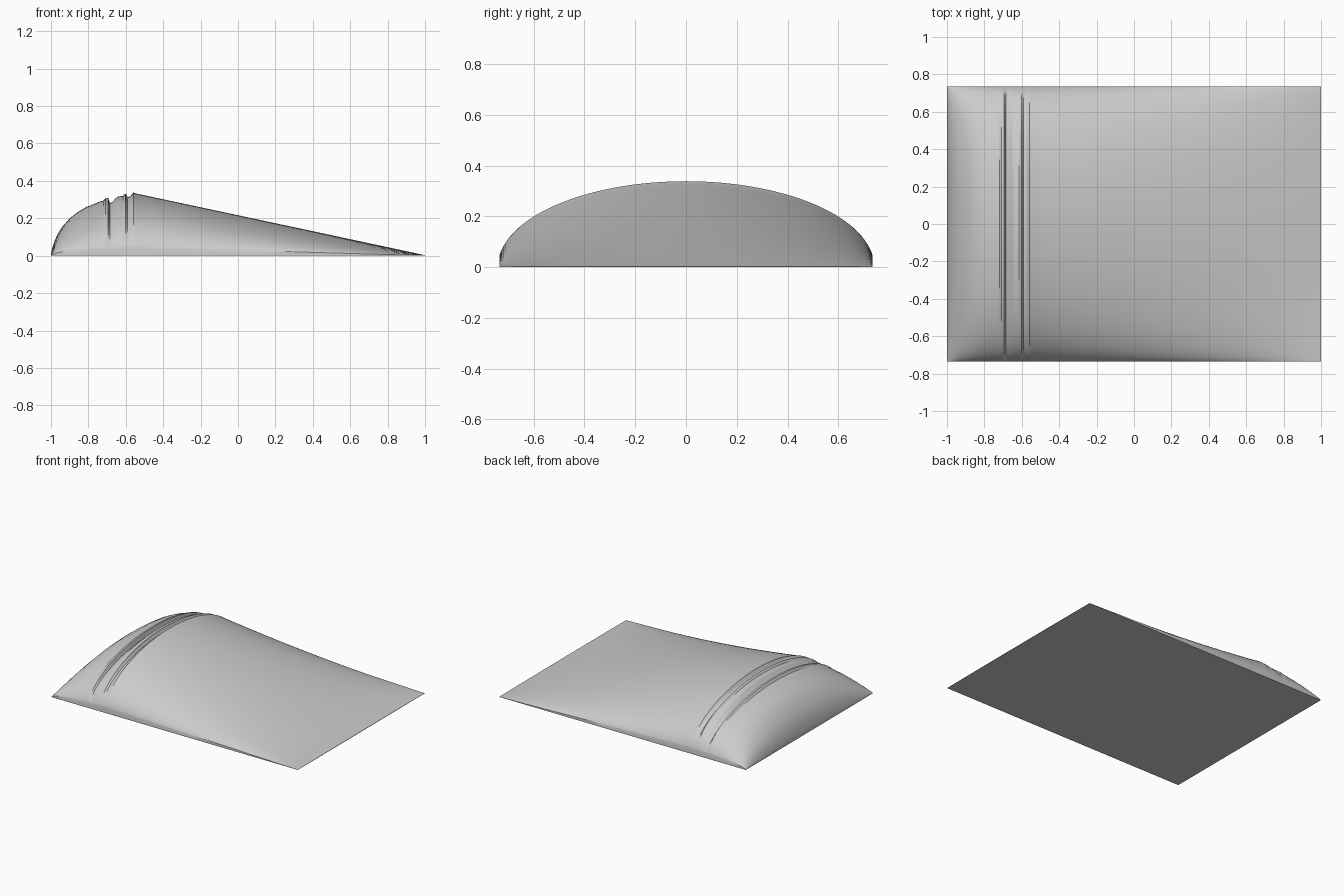
import bpy, bmesh, math

if "Cube" in bpy.data.objects:
    bpy.data.objects.remove(bpy.data.objects["Cube"])

HALF_WIDTH = 0.735
ROWS = 64

grey = bpy.data.materials.new("plain grey")
grey.use_nodes = True
colour = (0.6, 0.6, 0.6, 1)
grey.diffuse_color = colour
grey.node_tree.nodes["Principled BSDF"].inputs["Base Color"].default_value = colour

# Crest line: rounded nose with small ripples, then a straight run to the tail
crest = [(-1, 0.004), (-0.995, 0.035), (-0.98, 0.08), (-0.965, 0.115), (-0.94, 0.154),
         (-0.9, 0.2), (-0.855, 0.235), (-0.845, 0.24), (-0.805, 0.264), (-0.795, 0.266),
         (-0.74, 0.289), (-0.72, 0.294), (-0.708, 0.309), (-0.694, 0.31), (-0.684, 0.28),
         (-0.675, 0.285), (-0.655, 0.306), (-0.645, 0.315), (-0.615, 0.32), (-0.602, 0.334),
         (-0.59, 0.312), (-0.575, 0.318), (-0.56, 0.338), (-0.547, 0.333)]
TAIL = 24
x0, z0 = crest[-1]
crest += [(x0 + (1 - x0) * i / TAIL, z0 + (0.003 - z0) * i / TAIL) for i in range(1, TAIL + 1)]


def arch(y):
    """Elliptical cross-section, cut off just before it reaches the ground."""
    return math.sqrt(1 - (y / 0.742) ** 2)


# Domed top: the crest line scaled across the width by the arch
bm = bmesh.new()
ys = [-HALF_WIDTH * math.cos(math.pi * j / ROWS) for j in range(ROWS + 1)]
top = [[bm.verts.new((x, y, z * arch(y))) for y in ys] for x, z in crest]
for a, b in zip(top, top[1:]):
    for j in range(ROWS):
        bm.faces.new((a[j], b[j], b[j + 1], a[j + 1])).smooth = True

# Flat side walls, ends and base
rim = [e for e in bm.edges if e.is_boundary]
skirt = bmesh.ops.extrude_edge_only(bm, edges=rim)["geom"]
for v in skirt:
    if isinstance(v, bmesh.types.BMVert):
        v.co.z = 0
base_edges = [e for e in bm.edges if e.is_boundary]
bmesh.ops.contextual_create(bm, geom=base_edges)
bmesh.ops.recalc_face_normals(bm, faces=bm.faces)

mesh = bpy.data.meshes.new("rippled_dome")
bm.to_mesh(mesh)
bm.free()
mesh.materials.append(grey)
dome = bpy.data.objects.new("rippled_dome", mesh)
bpy.context.collection.objects.link(dome)

# Keep the rim and ripple edges crisp
bpy.context.view_layer.objects.active = dome
dome.select_set(True)
bpy.ops.object.shade_smooth_by_angle(angle=math.radians(30))
